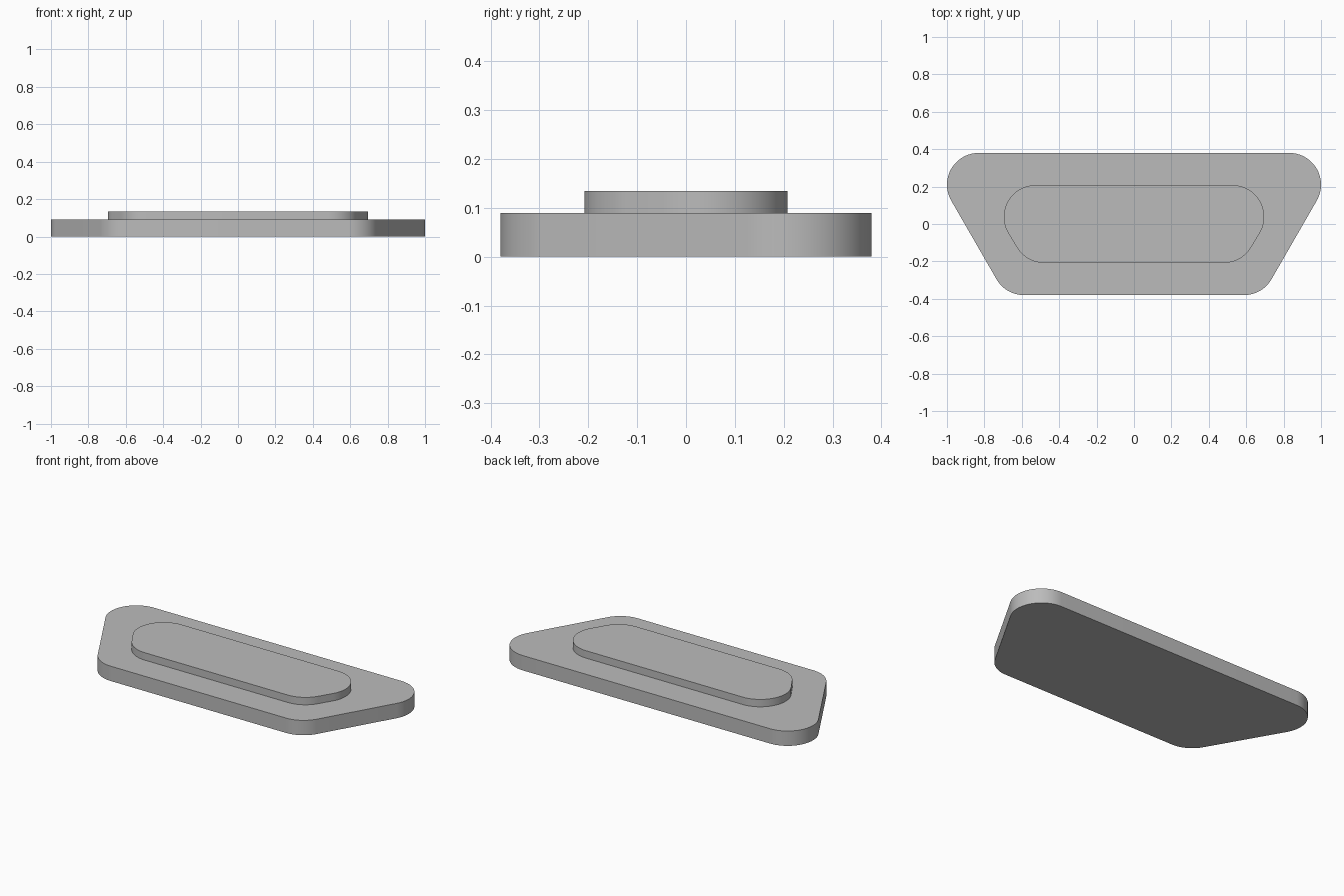
import bpy
import bmesh
from math import cos, sin, radians

cube = bpy.data.objects.get("Cube")
if cube:
    bpy.data.objects.remove(cube, do_unlink=True)

RADIUS = 0.17
CORNER_STEPS = 24

# Single grey material
grey = bpy.data.materials.new("plain grey")
grey.use_nodes = True
grey.diffuse_color = (0.5, 0.5, 0.5, 1)
grey.node_tree.nodes["Principled BSDF"].inputs["Base Color"].default_value = (0.5, 0.5, 0.5, 1)


def arc(cx, cy, start, end):
    """Points of one rounded corner."""
    angles = [radians(start + (end - start) * i / CORNER_STEPS) for i in range(CORNER_STEPS + 1)]
    return [(cx + RADIUS * cos(a), cy + RADIUS * sin(a)) for a in angles]


def rounded_trapezoid(name, back_x, front_x, half_y, bottom, top):
    """Extruded trapezoid, wide at the back, sides leaning 30 degrees."""
    right = arc(front_x, -half_y, -90, -30) + arc(back_x, half_y, -30, 90)
    outline = right + [(-x, y) for x, y in reversed(right)]
    bm = bmesh.new()
    base = bm.faces.new([bm.verts.new((x, y, bottom)) for x, y in outline])
    raised = bmesh.ops.extrude_face_region(bm, geom=[base], use_keep_orig=True)["geom"]
    bmesh.ops.translate(bm, vec=(0, 0, top - bottom),
                        verts=[v for v in raised if isinstance(v, bmesh.types.BMVert)])
    bmesh.ops.recalc_face_normals(bm, faces=bm.faces)
    mesh = bpy.data.meshes.new(name)
    bm.to_mesh(mesh)
    bm.free()
    mesh.materials.append(grey)
    obj = bpy.data.objects.new(name, mesh)
    bpy.context.collection.objects.link(obj)
    bpy.ops.object.select_all(action='DESELECT')
    obj.select_set(True)
    bpy.context.view_layer.objects.active = obj
    bpy.ops.object.shade_smooth_by_angle(angle=radians(30))
    return obj


# Wide flange below, narrower raised plug on top
rounded_trapezoid("base_flange", 0.83, 0.588, 0.21, 0, 0.09)
rounded_trapezoid("raised_plug", 0.526, 0.48, 0.038, 0.09, 0.135)
